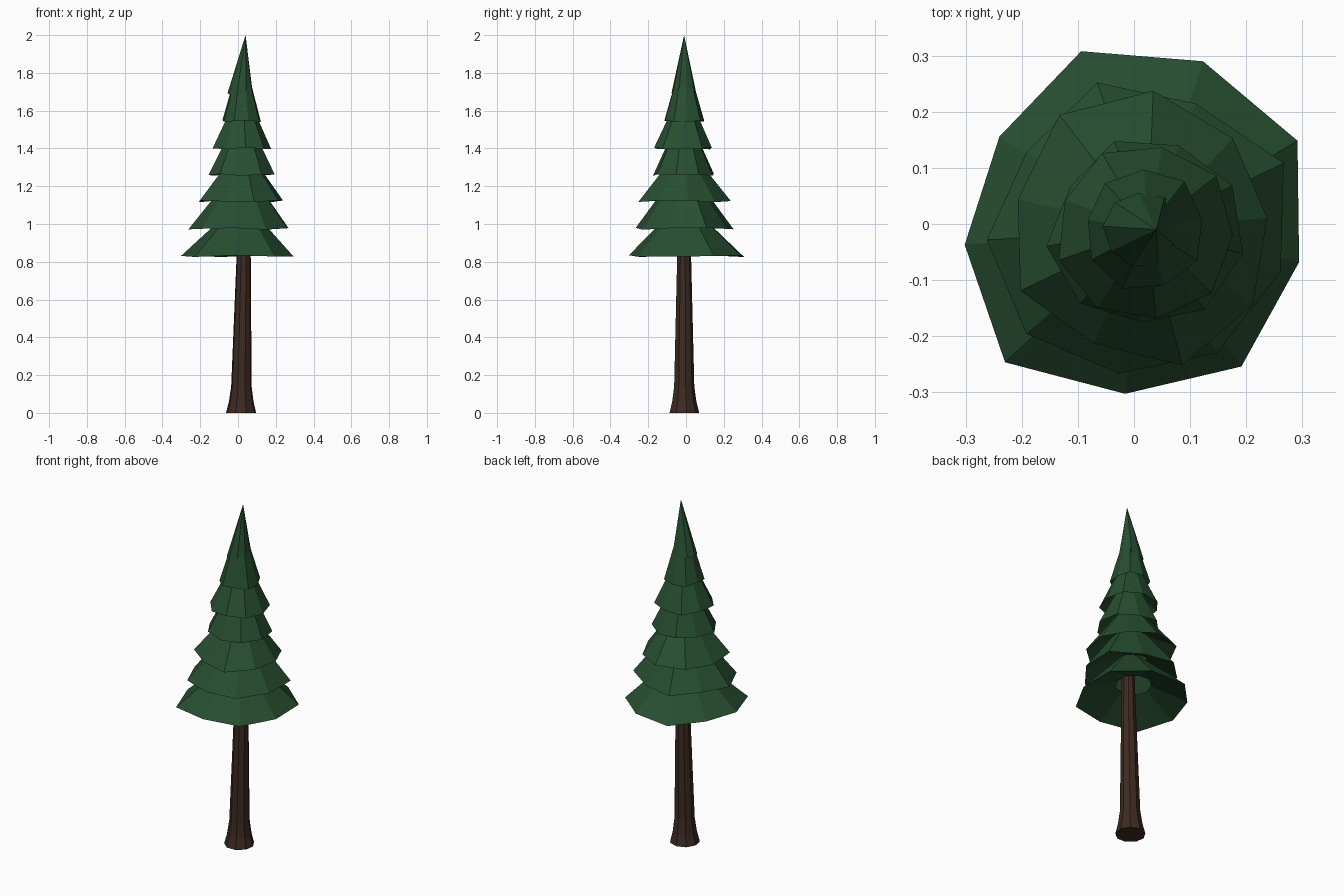
import bpy, bmesh
from math import sin, cos, radians, pi

if "Cube" in bpy.data.objects:
    bpy.data.objects.remove(bpy.data.objects["Cube"])


def material(name, color):
    m = bpy.data.materials.new(name)
    m.diffuse_color = (*color, 1)
    m.use_nodes = True
    m.node_tree.nodes["Principled BSDF"].inputs["Base Color"].default_value = m.diffuse_color
    return m


def finish(name, bm, mat):
    bmesh.ops.recalc_face_normals(bm, faces=bm.faces)
    me = bpy.data.meshes.new(name)
    bm.to_mesh(me)
    bm.free()
    me.materials.append(mat)
    bpy.context.collection.objects.link(bpy.data.objects.new(name, me))


def ring(bm, cx, cy, z, radii, phase):
    n = len(radii)
    return [bm.verts.new((cx + r * cos(phase + 2 * pi * i / n),
                          cy + r * sin(phase + 2 * pi * i / n), z))
            for i, r in enumerate(radii)]


def bridge(bm, a, b):
    n = len(a)
    for i in range(n):
        j = (i + 1) % n
        bm.faces.new((a[i], a[j], b[j], b[i]))


bark = material("bark", (0.048, 0.023, 0.015))
needles = material("needles", (0.020, 0.078, 0.030))

# Trunk: flared foot, slight lean, runs up inside the foliage
bm = bmesh.new()
profile = [(0, 0.016, 0.081), (0.06, 0.017, 0.066), (0.14, 0.018, 0.055),
           (0.83, 0.030, 0.038), (1.02, 0.031, 0.034)]
loops = [ring(bm, x, -0.011, z, [r] * 9, radians(10)) for z, x, r in profile]
for a, b in zip(loops, loops[1:]):
    bridge(bm, a, b)
bm.faces.new(loops[0])
bm.faces.new(loops[-1])
finish("trunk", bm, bark)

# Foliage tiers: rim height, centre x and y, phase, apex height, rim radii
tiers = [
    (0.83, 0.000, 0.000, 27, 1.13,
     [.327, .315, .322, .286, .304, .337, .303, .318, .302]),
    (0.975, 0.000, -0.010, 24, 1.33,
     [.292, .25, .27, .236, .263, .267, .258, .265, .272]),
    (1.12, 0.017, -0.012, 6, 1.43,
     [.222, .229, .25, .255, .231, .244, .22, .25, .235]),
    (1.26, 0.018, -0.015, 28, 1.62,
     [.178, .167, .171, .155, .176, .17, .16, .175, .18]),
    (1.40, 0.018, -0.015, -2, 1.74,
     [.158, .164, .155, .16, .152, .16, .158, .155, .162]),
    (1.545, 0.018, -0.010, 10, 1.92,
     [.105, .112, .107, .108, .102, .108, .112, .106, .11]),
    (1.69, 0.014, -0.010, 15, 2.00,
     [.067, .07, .066, .068, .07, .066, .069, .067, .068]),
]
for k, (z, cx, cy, phase, top, radii) in enumerate(tiers):
    bm = bmesh.new()
    ph = radians(phase)
    rim = ring(bm, cx, cy, z, radii, ph)
    for i, v in enumerate(rim):
        v.co.z += 0.005 * sin(2.3 * i + k)
    # Hollow underside sloping up to a hole around the trunk
    hole = ring(bm, cx, cy, z + 0.09, [r * 0.32 for r in radii], ph)
    bridge(bm, rim, hole)
    tip = bm.verts.new((0.04 if k == 6 else 0.024, -0.01, top))
    for i in range(len(rim)):
        bm.faces.new((rim[i], rim[(i + 1) % len(rim)], tip))
    finish(f"foliage_tier_{k + 1}", bm, needles)
